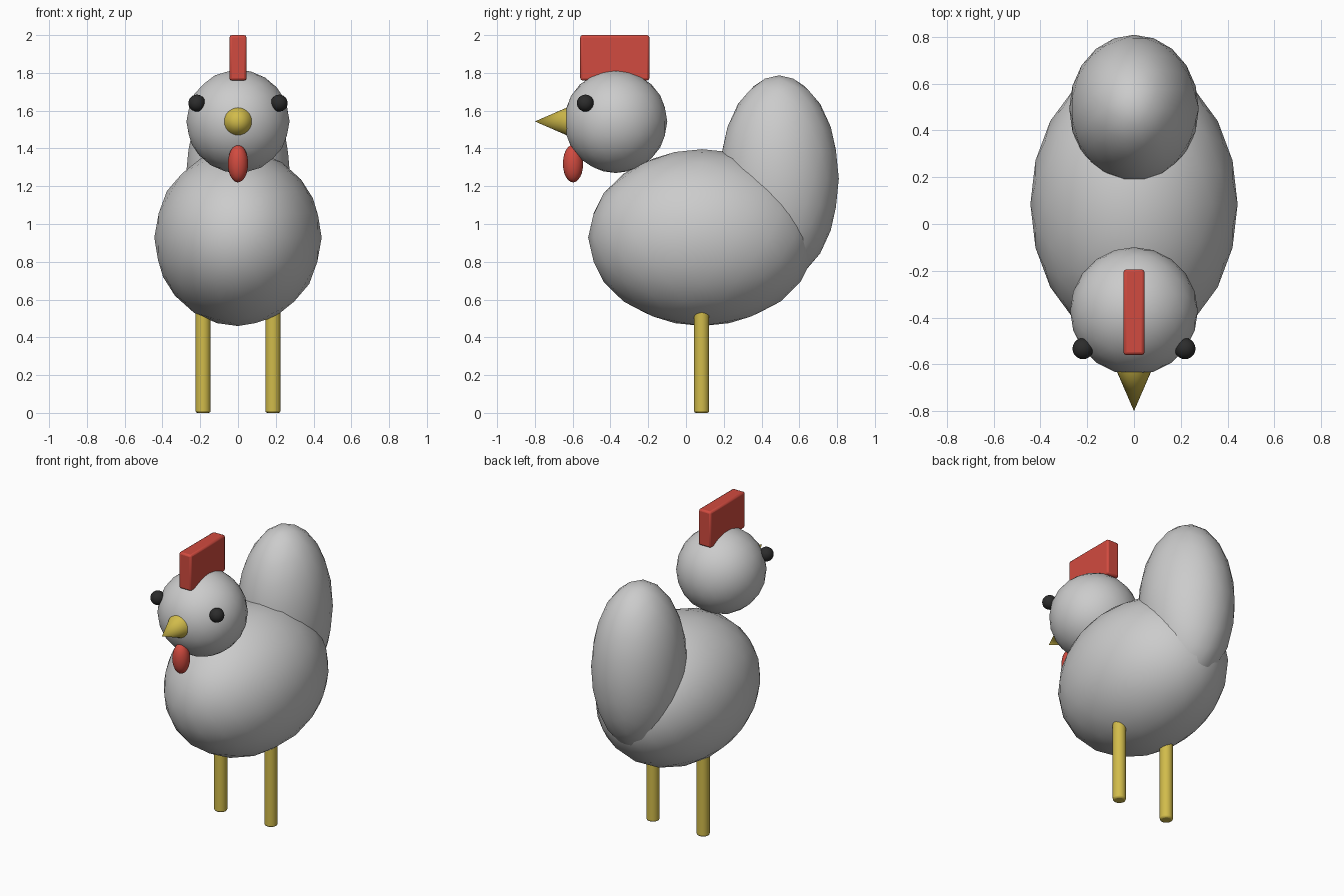
import bpy
import math

default_cube = bpy.data.objects.get("Cube")
if default_cube:
    bpy.data.objects.remove(default_cube, do_unlink=True)


def make_material(name, colour):
    mat = bpy.data.materials.new(name)
    mat.use_nodes = True
    mat.diffuse_color = (*colour, 1)
    mat.node_tree.nodes["Principled BSDF"].inputs["Base Color"].default_value = (*colour, 1)
    return mat


feather = make_material("pale_grey_feather", (0.6, 0.6, 0.6))
red = make_material("comb_red", (0.64, 0.07, 0.05))
yellow = make_material("beak_yellow", (0.64, 0.5, 0.07))
black = make_material("eye_black", (0.025, 0.025, 0.025))


def finish(name, mat, bevel=0):
    """Name, colour and smooth the active object, with optional rounded edges."""
    obj = bpy.context.object
    obj.name = name
    obj.data.materials.append(mat)
    bpy.ops.object.transform_apply(location=False, rotation=True, scale=True)
    if bevel:
        mod = obj.modifiers.new("rounded_edges", "BEVEL")
        mod.width = bevel
        mod.segments = 2
    bpy.ops.object.shade_smooth_by_angle(angle=math.radians(40))
    return obj


def ellipsoid(name, centre, radii, mat, detail=3):
    bpy.ops.mesh.primitive_ico_sphere_add(subdivisions=detail, radius=1, location=centre)
    bpy.context.object.scale = radii
    return finish(name, mat)


# Body, tail and head
ellipsoid("body", (0, 0.085, 0.928), (0.443, 0.603, 0.468), feather)
ellipsoid("tail", (0, 0.493, 1.24), (0.277, 0.316, 0.547), feather)
ellipsoid("head", (0, -0.372, 1.543), (0.273, 0.273, 0.273), feather)

# Wattle under the beak
ellipsoid("wattle", (0, -0.598, 1.32), (0.054, 0.054, 0.1), red)

# Comb on top of the head
bpy.ops.mesh.primitive_cube_add(size=1, location=(0, -0.377, 1.88))
bpy.context.object.scale = (0.09, 0.366, 0.24)
finish("comb", red, bevel=0.012)

# Beak pointing forward
bpy.ops.mesh.primitive_cone_add(vertices=24, radius1=0.078, radius2=0, depth=0.18,
                                location=(0, -0.71, 1.543),
                                rotation=(math.pi / 2, 0, 0))
finish("beak", yellow)

# Paired eyes and legs
for side, label in ((1, "left"), (-1, "right")):
    ellipsoid(label + "_eye", (side * 0.218, -0.533, 1.64), (0.045,) * 3, black)
    bpy.ops.mesh.primitive_cylinder_add(vertices=20, radius=0.04, depth=0.6,
                                        location=(side * 0.185, 0.083, 0.3))
    finish(label + "_leg", yellow, bevel=0.01)
